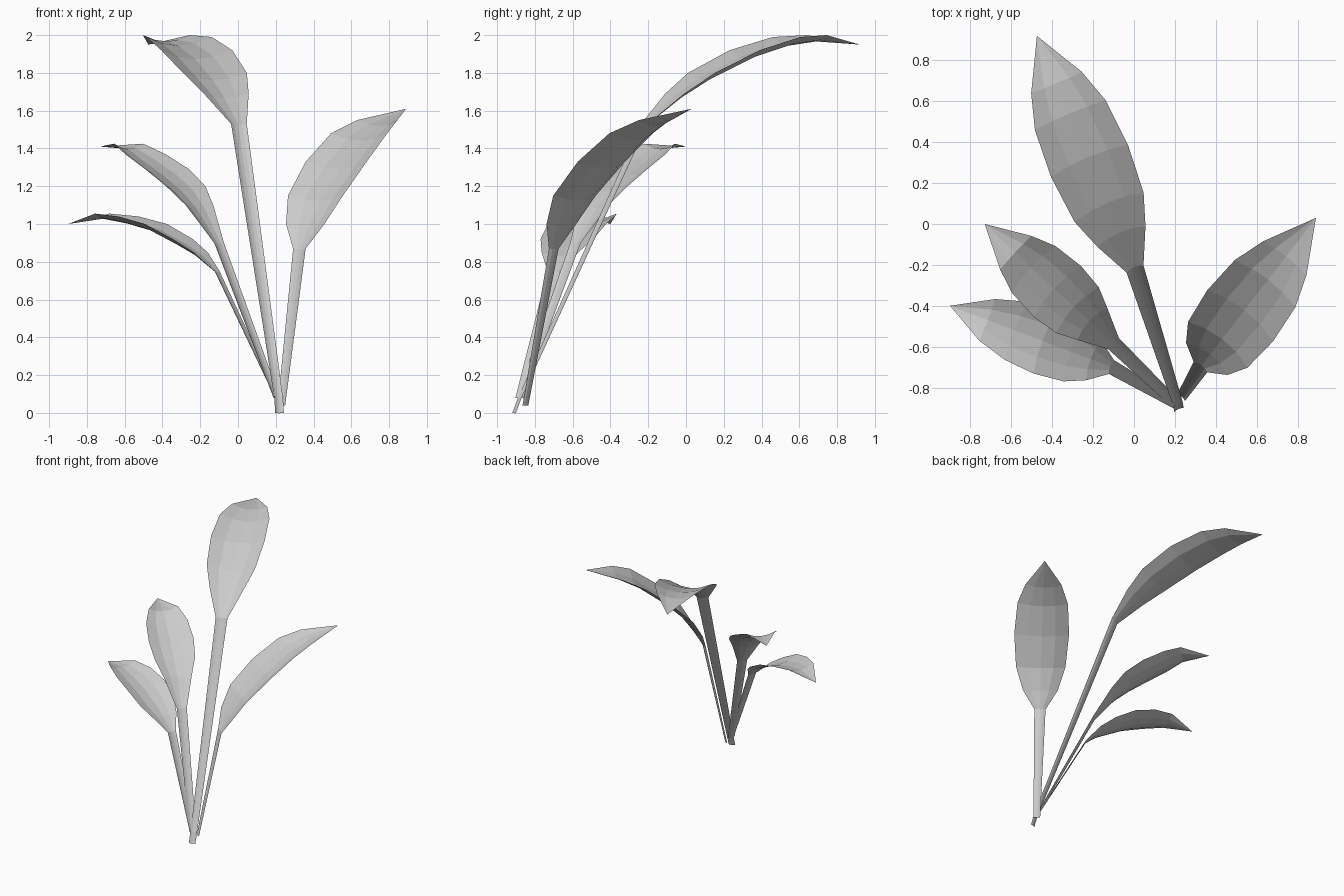
import bpy
from mathutils import Vector

cube = bpy.data.objects.get("Cube")
if cube:
    bpy.data.objects.remove(cube, do_unlink=True)

# Single leaf colour
grey = bpy.data.materials.new("soft grey")
grey.use_nodes = True
colour = (0.6, 0.6, 0.6, 1)
grey.diffuse_color = colour
grey.node_tree.nodes["Principled BSDF"].inputs["Base Color"].default_value = colour

SWELL = (0.63, 0.9, 1, 0.92, 0.66)   # blade width profile from neck to tip
ACROSS = (-1, -0.5, 0, 0.5, 1)       # points across a ring
CUP = 0.25                           # blade depth relative to half width


def build_leaf(name, foot, neck, tip, reach, heights, width, neck_width):
    """One ribbon stem opening into a cupped pointed blade."""
    neck, tip = Vector(neck), Vector(tip)
    along = tip - neck
    side = Vector((along.y, -along.x, 0)).normalized()

    # Centre line with its half widths
    line = [Vector(p) for p in foot] + [neck]
    widths = [0.025] * len(foot) + [neck_width]
    for f, z, s in zip(reach, heights, SWELL):
        p = neck + along * f
        line.append(Vector((p.x, p.y, z)))
        widths.append(s * width)
    line.append(tip)

    # Cupped rings, closed to a point at the tip
    verts, faces = [], []
    for i, w in enumerate(widths):
        tangent = line[i + 1] - line[max(i - 1, 0)]
        normal = side.cross(tangent).normalized()
        for u in ACROSS:
            verts.append(line[i] + side * u * w - normal * CUP * w * (1 - u * u))
    verts.append(tip)
    n = len(ACROSS)
    for i in range(len(widths)):
        for j in range(n - 1):
            a = i * n + j
            if i < len(widths) - 1:
                faces.append((a, a + 1, a + n + 1, a + n))
            else:
                faces.append((a, a + 1, len(verts) - 1))

    mesh = bpy.data.meshes.new(name)
    mesh.from_pydata(verts, [], faces)
    mesh.materials.append(grey)
    obj = bpy.data.objects.new(name, mesh)
    bpy.context.collection.objects.link(obj)


crown = (0.205, -0.88, 0.08)

build_leaf("tall_leaf", [(0.22, -0.91, 0), (0.215, -0.88, 0.08)],
           (0.005, -0.22, 1.53), (-0.475, 0.92, 1.95),
           (0.14, 0.265, 0.465, 0.66, 0.8), (1.69, 1.8, 1.92, 1.99, 2.0), 0.204, 0.045)
build_leaf("left_leaf", [(0.23, -0.85, 0.04)],
           (0.325, -0.70, 0.87), (0.89, 0.03, 1.61),
           (0.055, 0.15, 0.345, 0.56, 0.73), (1.0, 1.15, 1.33, 1.48, 1.55), 0.204, 0.042)
build_leaf("right_leaf", [crown],
           (-0.1, -0.585, 0.9), (-0.73, 0, 1.41),
           (0.165, 0.28, 0.436, 0.62, 0.76), (1.1, 1.2, 1.29, 1.37, 1.425), 0.17, 0.038)
build_leaf("low_leaf", [crown],
           (-0.11, -0.70, 0.75), (-0.9, -0.4, 1.0),
           (0.11, 0.23, 0.41, 0.595, 0.77), (0.85, 0.92, 1.0, 1.04, 1.055), 0.165, 0.036)
